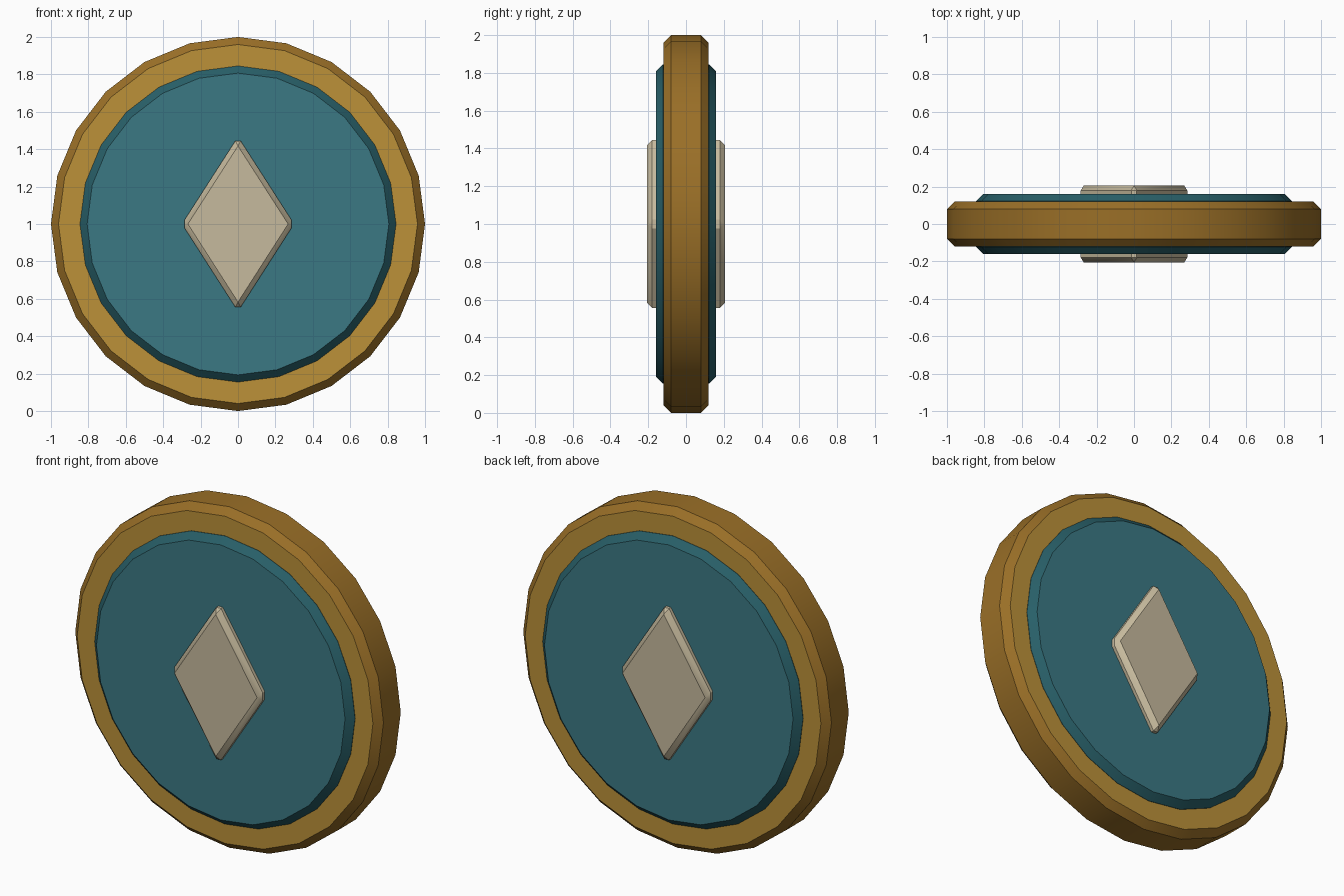
import bpy, bmesh, math
from mathutils import Matrix

if "Cube" in bpy.data.objects:
    bpy.data.objects.remove(bpy.data.objects["Cube"])


def material(name, rgb):
    """Flat material from an sRGB 0-255 colour."""
    m = bpy.data.materials.new(name)
    lin = [((c / 255 + 0.055) / 1.055) ** 2.4 for c in rgb]
    m.diffuse_color = (*lin, 1)
    m.use_nodes = True
    m.node_tree.nodes["Principled BSDF"].inputs["Base Color"].default_value = m.diffuse_color
    return m


gold = material("gold", (188, 145, 57))
dark_gold = material("dark gold", (154, 111, 39))
teal = material("teal", (59, 121, 132))
dark_teal = material("dark teal", (40, 95, 104))
ivory = material("ivory", (198, 186, 157))


def bevelled_disc(name, sides, half_x, half_z, half_depth, bevel, face_mat, side_mat):
    """Upright prism facing -y with bevelled edges; flat faces and sides may differ in colour."""
    bm = bmesh.new()
    bmesh.ops.create_cone(bm, cap_ends=True, segments=sides, radius1=1, radius2=1, depth=2)
    bm.transform(Matrix.Translation((0, 0, 1))
                 @ Matrix.Rotation(math.pi / 2, 4, 'X')
                 @ Matrix.Diagonal((half_x, half_z, half_depth, 1)))
    bm.normal_update()
    sharp = [e for e in bm.edges if e.calc_face_angle() > math.radians(30)]
    bmesh.ops.bevel(bm, geom=sharp, offset=bevel, offset_type='OFFSET',
                    segments=1, affect='EDGES', clamp_overlap=True)
    bmesh.ops.recalc_face_normals(bm, faces=bm.faces)
    bm.normal_update()
    for f in bm.faces:
        f.material_index = 0 if abs(f.normal.y) > 0.95 else 1
    mesh = bpy.data.meshes.new(name)
    bm.to_mesh(mesh)
    bm.free()
    mesh.materials.append(face_mat)
    mesh.materials.append(side_mat)
    ob = bpy.data.objects.new(name, mesh)
    bpy.context.collection.objects.link(ob)
    # Smooth round the rim, crisp at the bevels
    bpy.ops.object.select_all(action='DESELECT')
    ob.select_set(True)
    bpy.context.view_layer.objects.active = ob
    bpy.ops.object.shade_smooth_by_angle(angle=math.radians(30))
    return ob


# Outer rim, raised inner disc and the diamond emblem, all showing on both sides
bevelled_disc("rim", 24, 1.0, 1.0, 0.12, 0.04, gold, dark_gold)
bevelled_disc("inner_disc", 24, 0.845, 0.845, 0.16, 0.038, teal, dark_teal)
bevelled_disc("diamond_emblem", 4, 0.30, 0.467, 0.206, 0.027, ivory, ivory)
